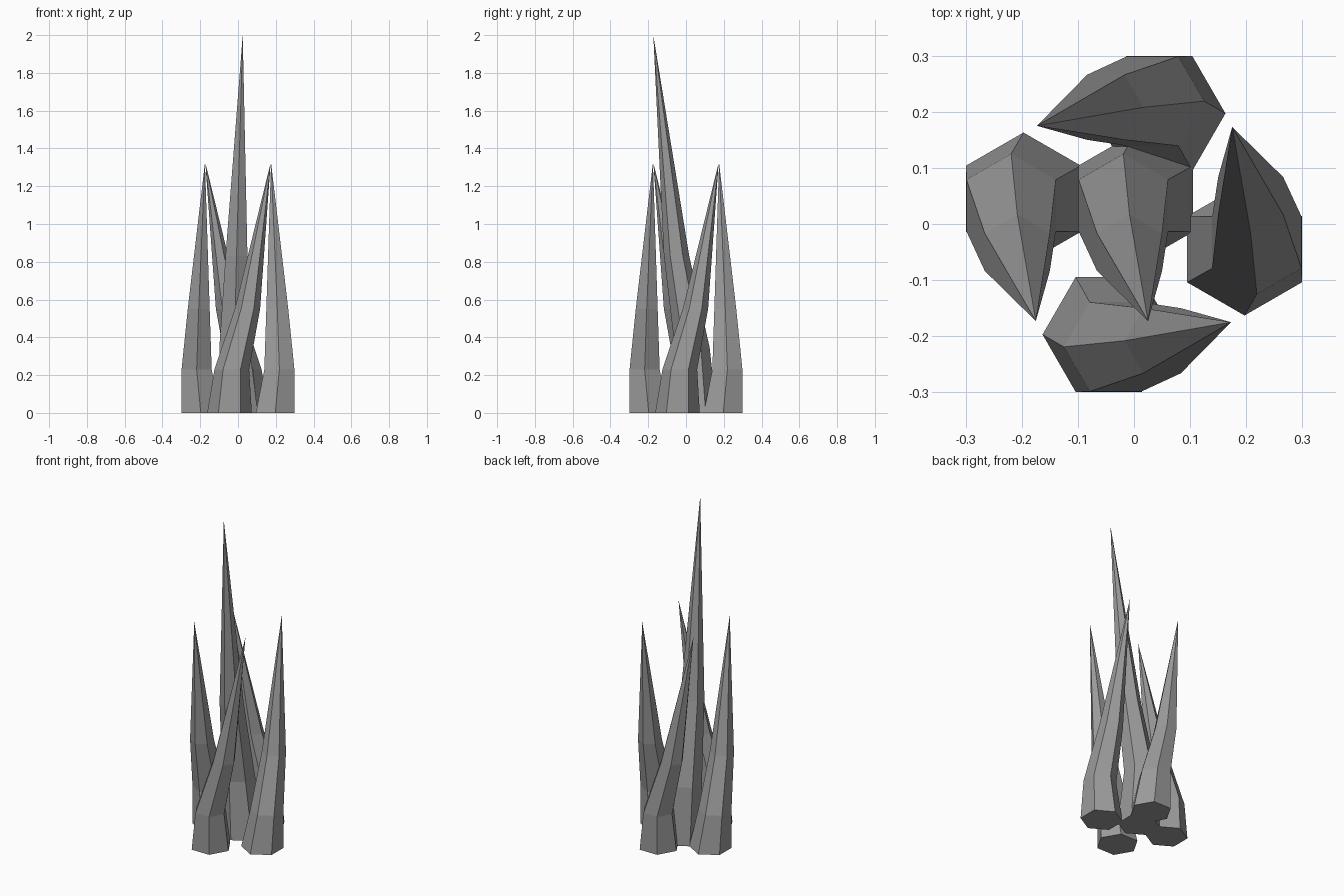
import bpy, bmesh
from math import radians, sin, cos, pi
from mathutils import Matrix

cube = bpy.data.objects.get("Cube")
if cube:
    bpy.data.objects.remove(cube, do_unlink=True)

# Single stone grey
stone = bpy.data.materials.new("stone_grey")
stone.use_nodes = True
grey = (0.33, 0.33, 0.33, 1)
stone.diffuse_color = grey
stone.node_tree.nodes["Principled BSDF"].inputs["Base Color"].default_value = grey

# Hexagonal rings of one leaning spike: centre x, centre y, height, radius
RINGS = [(0.003, 0.045, 0, 0.118),
         (-0.019, 0.033, 0.23, 0.092),
         (-0.008, -0.05, 0.55, 0.067)]
TIP = (0.025, -0.173, 1.325)


def spike(name, offset_x, turn, stretch):
    bm = bmesh.new()
    rings = []
    for cx, cy, z, r in RINGS:
        angles = [pi / 6 + k * pi / 3 for k in range(6)]
        rings.append([bm.verts.new((cx + r * cos(a), cy + r * sin(a), z)) for a in angles])
    tip = bm.verts.new(TIP)
    bm.faces.new(rings[0][::-1])
    for k in range(6):
        n = (k + 1) % 6
        for low, high in zip(rings, rings[1:]):
            bm.faces.new((low[k], low[n], high[n], high[k]))
        bm.faces.new((rings[-1][k], rings[-1][n], tip))
    # Stretch, move out from the middle, then turn about the middle
    bm.transform(Matrix.Rotation(radians(turn), 4, "Z")
                 @ Matrix.Translation((offset_x, 0, 0))
                 @ Matrix.Diagonal((1, 1, stretch, 1)))
    mesh = bpy.data.meshes.new(name)
    bm.to_mesh(mesh)
    bm.free()
    mesh.materials.append(stone)
    obj = bpy.data.objects.new(name, mesh)
    bpy.context.collection.objects.link(obj)


# Tall middle spike and four shorter ones swirling around it
spike("middle_spike", 0, 0, 2 / TIP[2])
for i, side in enumerate(("right", "front", "left", "back")):
    spike(side + "_spike", -0.2, 90 * i, 1)
